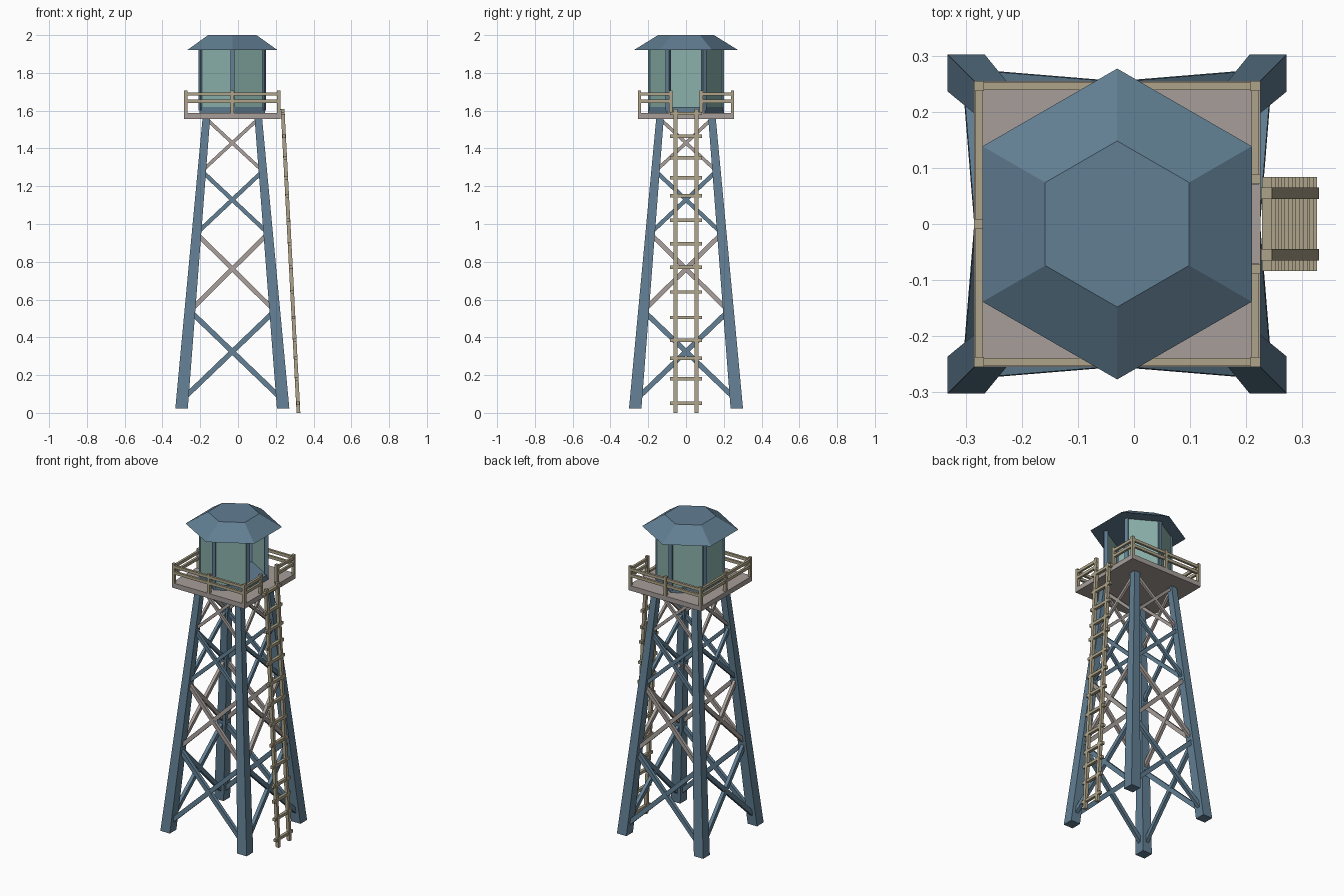
import bpy, bmesh, math
from mathutils import Vector, Matrix

if "Cube" in bpy.data.objects:
    bpy.data.objects.remove(bpy.data.objects["Cube"])

CX = -0.03  # tower axis


def material(name, rgb):
    m = bpy.data.materials.new(name)
    m.diffuse_color = (*rgb, 1)
    m.use_nodes = True
    m.node_tree.nodes["Principled BSDF"].inputs["Base Color"].default_value = m.diffuse_color
    return m


STEEL = material("blue_steel", (0.12, 0.21, 0.29))
GLASS = material("teal_glass", (0.26, 0.44, 0.41))
WOOD = material("wood", (0.42, 0.37, 0.25))
DECK = material("weathered_deck", (0.38, 0.34, 0.32))


def finish(name, bm, mat):
    bmesh.ops.recalc_face_normals(bm, faces=bm.faces)
    me = bpy.data.meshes.new(name)
    bm.to_mesh(me)
    bm.free()
    me.materials.append(mat)
    ob = bpy.data.objects.new(name, me)
    bpy.context.collection.objects.link(ob)
    return ob


def loft(bm, low, high):
    """Closed solid between two matching rings of points."""
    a = [bm.verts.new(p) for p in low]
    b = [bm.verts.new(p) for p in high]
    n = len(a)
    bm.faces.new(a[::-1])
    bm.faces.new(b)
    for i in range(n):
        j = (i + 1) % n
        bm.faces.new((a[i], a[j], b[j], b[i]))


def box(bm, x0, x1, y0, y1, z0, z1):
    ring = [(x0, y0), (x1, y0), (x1, y1), (x0, y1)]
    loft(bm, [(x, y, z0) for x, y in ring], [(x, y, z1) for x, y in ring])


def beam(bm, p, q, width, depth, side):
    """Rectangular bar from p to q; depth is measured along side."""
    p, q = Vector(p), Vector(q)
    axis = (q - p).normalized()
    s = Vector(side)
    s = (s - axis * s.dot(axis)).normalized()
    u = axis.cross(s)
    ring = [u * (a * width / 2) + s * (b * depth / 2)
            for a, b in ((-1, -1), (1, -1), (1, 1), (-1, 1))]
    loft(bm, [p + r for r in ring], [q + r for r in ring])


def hexagon(r, z):
    return [(CX + r * math.cos(math.radians(30 + 60 * i)),
             r * math.sin(math.radians(30 + 60 * i)), z) for i in range(6)]


# Tapered legs
Z0, Z1 = 0.022, 1.556
for sx, nx in ((-1, "left"), (1, "right")):
    for sy, ny in ((-1, "front"), (1, "back")):
        bm = bmesh.new()
        rings = []
        for o, i, z in ((0.302, 0.236, Z0), (0.158, 0.118, Z1)):
            rings.append([(CX + sx * a, sy * b, z)
                          for a, b in ((i, i), (o, i), (o, o), (i, o))])
        loft(bm, *rings)
        finish(f"{ny}_{nx}_leg", bm, STEEL)


# Cross braces, four tiers on four sides
def leg_mid(z):
    return 0.269 + (0.138 - 0.269) * (z - Z0) / (Z1 - Z0)


tiers = ((0.07, 0.54, 0.027, STEEL), (0.54, 0.95, 0.024, DECK),
         (0.95, 1.28, 0.022, STEEL), (1.28, 1.57, 0.018, DECK))
for t, (za, zb, w, mat) in enumerate(tiers):
    bm = bmesh.new()
    a, b = leg_mid(za), leg_mid(zb)
    if t == 3:
        zb = 1.556
    for k in range(4):
        rot = Matrix.Rotation(k * math.pi / 2, 3, 'Z')
        for s in (-1, 1):
            p = rot @ Vector((-s * a, -a, za))
            q = rot @ Vector((s * b, -b, zb))
            off = Vector((CX, 0, 0))
            beam(bm, p + off, q + off, w, w * 0.8, rot @ Vector((0, 1, 0)))
    finish(f"brace_tier_{t + 1}", bm, mat)

# Platform
H = 0.255
bm = bmesh.new()
box(bm, CX - H, CX + H, -H, H, 1.556, 1.587)
finish("platform", bm, DECK)

# Railing with a gap at the ladder
bm = bmesh.new()
e = H - 0.009
posts = [(x, y) for x in (-e, 0, e) for y in (-e, e)]
posts += [(-e, 0), (e, -0.08), (e, 0.08)]
for x, y in posts:
    box(bm, CX + x - 0.009, CX + x + 0.009, y - 0.009, y + 0.009, 1.58, 1.708)
for z in (1.650, 1.688):
    z0, z1 = z - 0.009, z + 0.009
    for y in (-e, e):
        box(bm, CX - H, CX + H, y - 0.007, y + 0.007, z0, z1)
    for x, y0, y1 in ((-e, -H, H), (e, -H, -0.07), (e, 0.07, H)):
        box(bm, CX + x - 0.007, CX + x + 0.007, y0, y1, z0, z1)
finish("railing", bm, WOOD)

# Cabin floor
bm = bmesh.new()
loft(bm, hexagon(0.2, 1.58), hexagon(0.2, 1.62))
finish("cabin_floor", bm, STEEL)

# Glass walls on five sides, doorway open towards the ladder
bm = bmesh.new()
out, inn = hexagon(0.197, 1.62), hexagon(0.183, 1.62)
for i in range(5):
    ring = [out[i], out[i + 1], inn[i + 1], inn[i]]
    loft(bm, ring, [(x, y, 1.925) for x, y, _ in ring])
finish("cabin_walls", bm, GLASS)

# Corner posts
bm = bmesh.new()
for x, y, z in hexagon(0.189, 1.6):
    beam(bm, (x, y, z), (x, y, 1.925), 0.022, 0.022, (x - CX, y, 0))
finish("cabin_posts", bm, STEEL)

# Roof
bm = bmesh.new()
loft(bm, hexagon(0.277, 1.92), hexagon(0.148, 2.0))
finish("roof", bm, STEEL)


# Ladder
def ladder_x(z):
    return 0.320 - 0.084 * z / 1.61


bm = bmesh.new()
for y in (-0.055, 0.055):
    ring = [(-0.01, y - 0.01), (0.01, y - 0.01), (0.01, y + 0.01), (-0.01, y + 0.01)]
    loft(bm, [(ladder_x(0) + x, v, 0) for x, v in ring],
         [(ladder_x(1.61) + x, v, 1.61) for x, v in ring])
finish("ladder_rails", bm, WOOD)
bm = bmesh.new()
for z in (0.05, 0.18, 0.29, 0.385, 0.505, 0.64, 0.77,
          0.895, 1.02, 1.15, 1.245, 1.35, 1.465, 1.585):
    x = ladder_x(z)
    beam(bm, (x, -0.084, z), (x, 0.084, z), 0.018, 0.018, (0, 0, 1))
finish("ladder_rungs", bm, WOOD)
